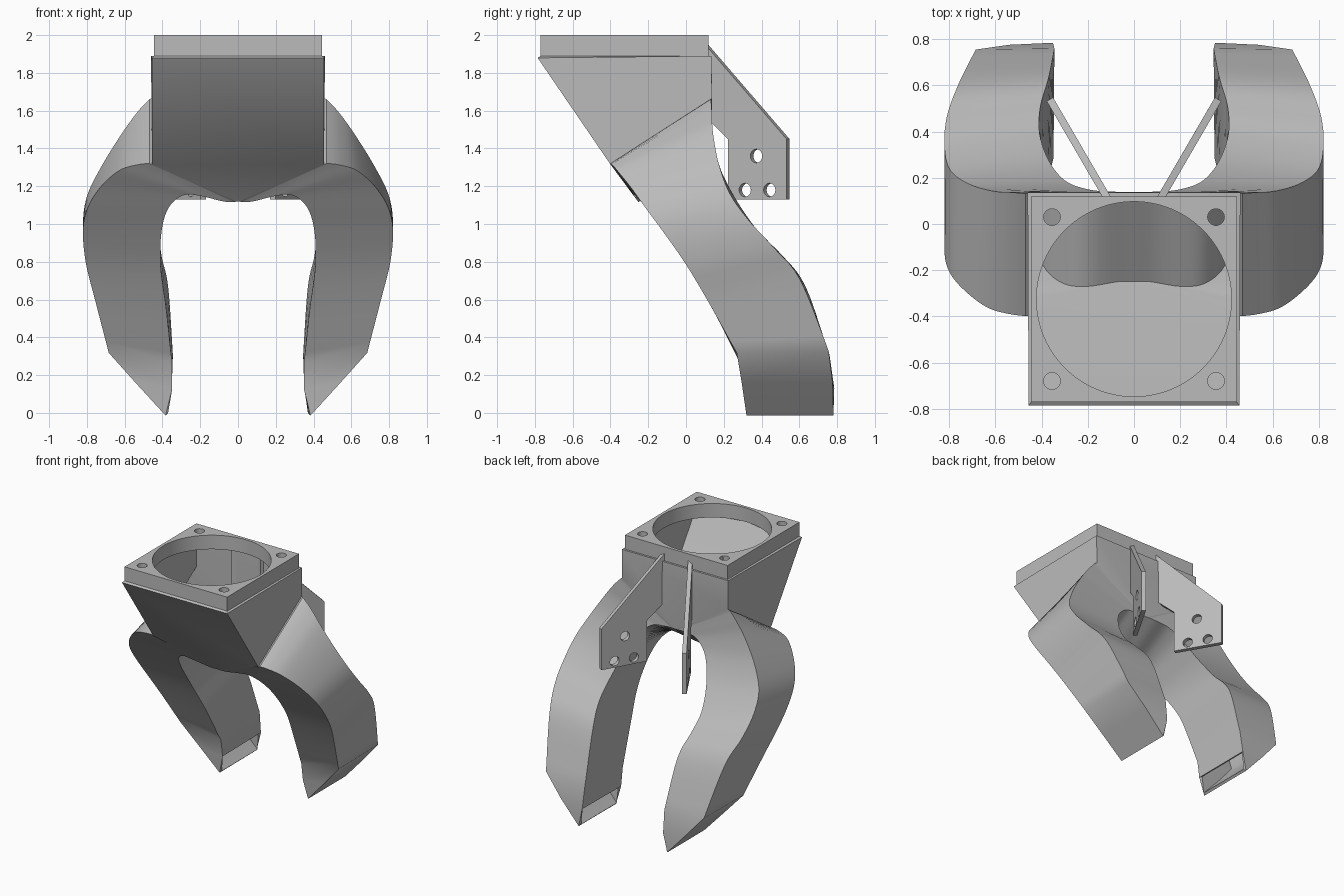
import bpy, bmesh, math
from mathutils import Vector, Matrix

if "Cube" in bpy.data.objects:
    bpy.data.objects.remove(bpy.data.objects["Cube"])

grey = bpy.data.materials.new("plain grey")
grey.use_nodes = True
grey.diffuse_color = (0.5, 0.5, 0.5, 1)
grey.node_tree.nodes["Principled BSDF"].inputs["Base Color"].default_value = grey.diffuse_color

HALF, FRONT, BACK, RIM = 0.445, -0.77, 0.12, 1.89
MID = (FRONT + BACK) / 2


def make_object(name, bm):
    bmesh.ops.recalc_face_normals(bm, faces=bm.faces)
    mesh = bpy.data.meshes.new(name)
    bm.to_mesh(mesh)
    bm.free()
    obj = bpy.data.objects.new(name, mesh)
    bpy.context.collection.objects.link(obj)
    mesh.materials.append(grey)
    return obj


def activate(obj):
    bpy.ops.object.select_all(action='DESELECT')
    obj.select_set(True)
    bpy.context.view_layer.objects.active = obj


def apply_modifier(obj, kind, **settings):
    mod = obj.modifiers.new(kind.title(), kind)
    for key, value in settings.items():
        setattr(mod, key, value)
    activate(obj)
    bpy.ops.object.modifier_apply(modifier=mod.name)


def drill(obj, centre, radius, axis, sides=32):
    """Cut a round hole through obj along axis."""
    bm = bmesh.new()
    turn = Vector((0, 0, 1)).rotation_difference(Vector(axis)).to_matrix().to_4x4()
    bmesh.ops.create_cone(bm, cap_ends=True, segments=sides, radius1=radius, radius2=radius,
                          depth=0.3, matrix=Matrix.Translation(centre) @ turn)
    cutter = make_object("cutter", bm)
    cutter.hide_render = True
    apply_modifier(obj, 'BOOLEAN', object=cutter, operation='DIFFERENCE', solver='EXACT')
    bpy.data.objects.remove(cutter)


def smooth(obj):
    activate(obj)
    bpy.ops.object.shade_smooth_by_angle(angle=math.radians(30))


def spline(keys, steps=5):
    """Catmull-Rom curve through the keys."""
    p = [Vector(k) for k in keys]
    p = [2 * p[0] - p[1]] + p + [2 * p[-1] - p[-2]]
    out = []
    for a, b, c, d in zip(p, p[1:], p[2:], p[3:]):
        for s in range(steps):
            t = s / steps
            out.append(b + (c - a) * t / 2 + (2 * a - 5 * b + 4 * c - d) * t * t / 2
                       + (3 * b - a - 3 * c + d) * t ** 3 / 2)
    return out + [p[-2]]


# Four corner rails of one leg, from the box down to the ankle
front_outer = [(HALF, -.38, 1.32), (.53, -.37, 1.31), (.62, -.345, 1.28), (.71, -.28, 1.2),
               (.78, -.2, 1.09), (.805, -.11, .97), (.79, .01, .8), (.74, .13, .6), (.67, .28, .33)]
front_inner = [(0, -.25, 1.14), (.07, -.25, 1.14), (.2, -.27, 1.17), (.3, -.26, 1.17),
               (.38, -.2, 1.1), (.42, -.1, .97), (.425, .03, .78), (.395, .16, .55), (.365, .3, .27)]
back_inner = [(0, BACK, 1.4), (.08, BACK, 1.4), (.2, .13, 1.38), (.31, .17, 1.28),
              (.385, .26, 1.11), (.425, .38, .94), (.42, .5, .82), (.385, .62, .66), (.36, .745, .3)]
back_outer = [(HALF, BACK, 1.66), (.52, .125, 1.58), (.6, .13, 1.47), (.7, .16, 1.31),
              (.78, .22, 1.15), (.805, .32, 1.01), (.795, .45, .87), (.745, .59, .7), (.67, .74, .33)]
# Foot: a wedge that closes to a bottom edge
front_tip, back_tip = (.37, .33, 0), (.37, .77, 0)
feet = [[(.53, .31, .17), front_tip], [(.36, .325, .13), front_tip],
        [(.36, .765, .13), back_tip], [(.53, .76, .17), back_tip]]
rails = [spline(r) + [Vector(f) for f in foot]
         for r, foot in zip((front_outer, front_inner, back_inner, back_outer), feet)]

# Duct shell: both legs and the hopper walls as one skin
bm = bmesh.new()
outlets = []
for side in (1, -1):
    rings = [[bm.verts.new((v.x * side, v.y, v.z)) for v in ring] for ring in zip(*rails)]
    for upper, lower in zip(rings, rings[1:]):
        for i in range(4):
            j = (i + 1) % 4
            face = bm.faces.new((upper[i], upper[j], lower[j], lower[i]))
            if i == 1 and lower is rings[-1]:
                outlets.append(face)
# Air outlets near the toes
bmesh.ops.inset_individual(bm, faces=outlets, thickness=0.022)
bmesh.ops.delete(bm, geom=outlets, context='FACES')


def wall(*points):
    bm.faces.new([bm.verts.new(p) for p in points])


for s in (HALF, -HALF):
    wall((s, FRONT, RIM), (s, -.38, 1.32), (s, BACK, 1.66), (s, BACK, RIM))
wall((-HALF, FRONT, RIM), (HALF, FRONT, RIM), (HALF, -.38, 1.32), (-HALF, -.38, 1.32))
wall((-HALF, -.38, 1.32), (HALF, -.38, 1.32), (0, -.25, 1.14))
wall((-HALF, BACK, RIM), (HALF, BACK, RIM), (HALF, BACK, 1.66), (0, BACK, 1.4), (-HALF, BACK, 1.66))
bmesh.ops.remove_doubles(bm, verts=bm.verts, dist=0.0005)
shell = make_object("duct_shell", bm)
apply_modifier(shell, 'SOLIDIFY', thickness=0.022, offset=-1)
smooth(shell)

# Fan mounting plate with a round opening and four screw holes
bm = bmesh.new()
bmesh.ops.create_cube(bm, size=1, matrix=Matrix.Translation((0, MID, (2 + RIM) / 2))
                      @ Matrix.Diagonal((2 * HALF, BACK - FRONT, 2 - RIM, 1)))
plate = make_object("fan_plate", bm)
drill(plate, (0, MID, 1.95), 0.422, (0, 0, 1), 96)
for x in (-.355, .355):
    for y in (-.355, .355):
        drill(plate, (x, MID + y, 1.95), 0.036, (0, 0, 1))
smooth(plate)

# Splayed mounting brackets on the back
outline = [(.105, 1.955), (.54, 1.45), (.54, 1.13), (.23, 1.13), (.23, 1.45), (.105, 1.575)]
for side, label in ((1, "left"), (-1, "right")):
    along = Vector((side * .25, .43, 0)).normalized()
    normal = Vector((along.y, -along.x, 0))

    def place(y, z):
        return Vector((side * .12, BACK, z)) + along * ((y - BACK) / along.y)

    bm = bmesh.new()
    face = bm.faces.new([bm.verts.new(place(*p) - normal * .016) for p in outline])
    grown = bmesh.ops.extrude_face_region(bm, geom=[face], use_keep_orig=True)["geom"]
    bmesh.ops.translate(bm, vec=normal * .032,
                        verts=[g for g in grown if isinstance(g, bmesh.types.BMVert)])
    bracket = make_object(label + "_bracket", bm)
    for hole in ((.38, 1.36), (.32, 1.18), (.45, 1.18)):
        drill(bracket, place(*hole), 0.036, normal)
    smooth(bracket)
